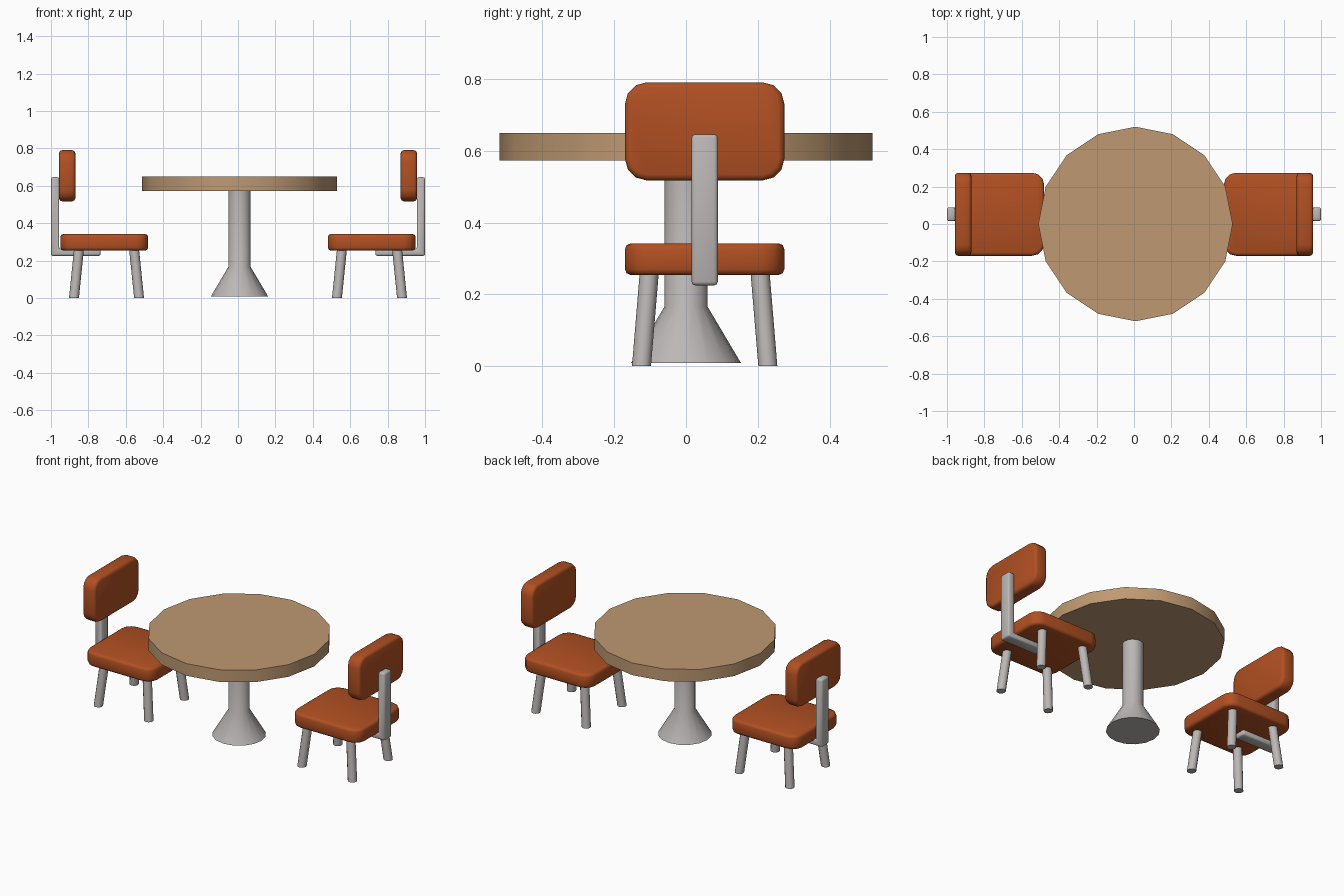
import bpy, bmesh, math
from mathutils import Vector

if "Cube" in bpy.data.objects:
    bpy.data.objects.remove(bpy.data.objects["Cube"])


def material(name, rgb):
    m = bpy.data.materials.new(name)
    m.diffuse_color = (*rgb, 1)
    m.use_nodes = True
    m.node_tree.nodes["Principled BSDF"].inputs["Base Color"].default_value = m.diffuse_color
    return m


ORANGE = material("burnt orange", (0.44, 0.08, 0.016))
WOOD = material("light wood", (0.52, 0.32, 0.17))
METAL = material("pale grey metal", (0.50, 0.475, 0.465))


def finish(name, bm, mat, angle=35):
    bmesh.ops.recalc_face_normals(bm, faces=bm.faces[:])
    me = bpy.data.meshes.new(name)
    bm.to_mesh(me)
    bm.free()
    me.materials.append(mat)
    me.shade_smooth()
    me.set_sharp_from_angle(angle=math.radians(angle))
    ob = bpy.data.objects.new(name, me)
    bpy.context.collection.objects.link(ob)
    return ob


def lathe(name, rings, sides, mat):
    """Closed solid from (centre, radius) rings."""
    bm = bmesh.new()
    loops = []
    for c, r in rings:
        loops.append([bm.verts.new((c[0] + r * math.cos(2 * math.pi * i / sides),
                                    c[1] + r * math.sin(2 * math.pi * i / sides), c[2]))
                      for i in range(sides)])
    for a, b in zip(loops, loops[1:]):
        for i in range(sides):
            j = (i + 1) % sides
            bm.faces.new((a[i], a[j], b[j], b[i]))
    bm.faces.new(loops[0])
    bm.faces.new(loops[-1])
    return finish(name, bm, mat)


def extrude(name, outline, depth, bevel, segs, mat, place, angle=35, all_edges=False):
    """Outline (u, v) extruded along w; place maps (u, v, w) to space."""
    bm = bmesh.new()
    base = bm.faces.new([bm.verts.new((u, v, -depth / 2)) for u, v in outline])
    ext = bmesh.ops.extrude_face_region(bm, geom=[base], use_keep_orig=True)
    for v in ext["geom"]:
        if isinstance(v, bmesh.types.BMVert):
            v.co.z += depth
    bmesh.ops.recalc_face_normals(bm, faces=bm.faces[:])
    edges = [e for e in bm.edges
             if all_edges or abs(e.verts[0].co.z - e.verts[1].co.z) < 1e-6]
    bmesh.ops.bevel(bm, geom=edges, offset=bevel, segments=segs,
                    profile=0.5, affect='EDGES')
    for v in bm.verts:
        v.co = Vector(place(*v.co))
    return finish(name, bm, mat, angle)


def rounded_rect(w, h, r, n=3):
    pts = []
    for k, (sx, sy) in enumerate(((1, 1), (-1, 1), (-1, -1), (1, -1))):
        for i in range(n + 1):
            a = math.pi / 2 * (k + i / n)
            pts.append((sx * (w / 2 - r) + r * math.cos(a),
                        sy * (h / 2 - r) + r * math.sin(a)))
    return pts


# Table: sixteen-sided top on a flared pedestal
TX = 0.008
lathe("table_top", [((TX, 0, 0.573), 0.52), ((TX, 0, 0.649), 0.52)], 16, WOOD)
lathe("table_pedestal", [((TX, 0, 0.009), 0.153), ((TX, 0, 0.166), 0.06),
                         ((TX, 0, 0.575), 0.06)], 16, METAL)

# Two mirrored chairs
CY = 0.052
for side, s in (("right", 1), ("left", -1)):
    # Cushions
    extrude(side + "_seat", rounded_rect(0.47, 0.444, 0.065), 0.088, 0.016, 2, ORANGE,
            lambda u, v, w: (s * (0.715 + u), CY + v, 0.298 + w), 50)
    extrude(side + "_backrest", rounded_rect(0.444, 0.273, 0.06), 0.087, 0.016, 2, ORANGE,
            lambda u, v, w: (s * (0.9135 + w), CY + u, 0.654 + v), 50)
    # L-shaped bracket under the seat and behind the backrest
    ell = [(0.735, 0.225), (1.0, 0.225), (1.0, 0.646), (0.956, 0.646),
           (0.956, 0.262), (0.735, 0.262)]
    extrude(side + "_bracket", ell, 0.073, 0.01, 2, METAL,
            lambda u, v, w: (s * u, CY + w, v), 50, True)
    # Splayed legs
    for ex, nx in ((-1, "inner"), (1, "outer")):
        for ey, ny in ((-1, "front"), (1, "rear")):
            lathe(f"{side}_{nx}_{ny}_leg",
                  [((s * (0.703 + ex * 0.174), CY + ey * 0.176, 0), 0.0265),
                   ((s * (0.703 + ex * 0.147), CY + ey * 0.154, 0.265), 0.0265)],
                  12, METAL)
